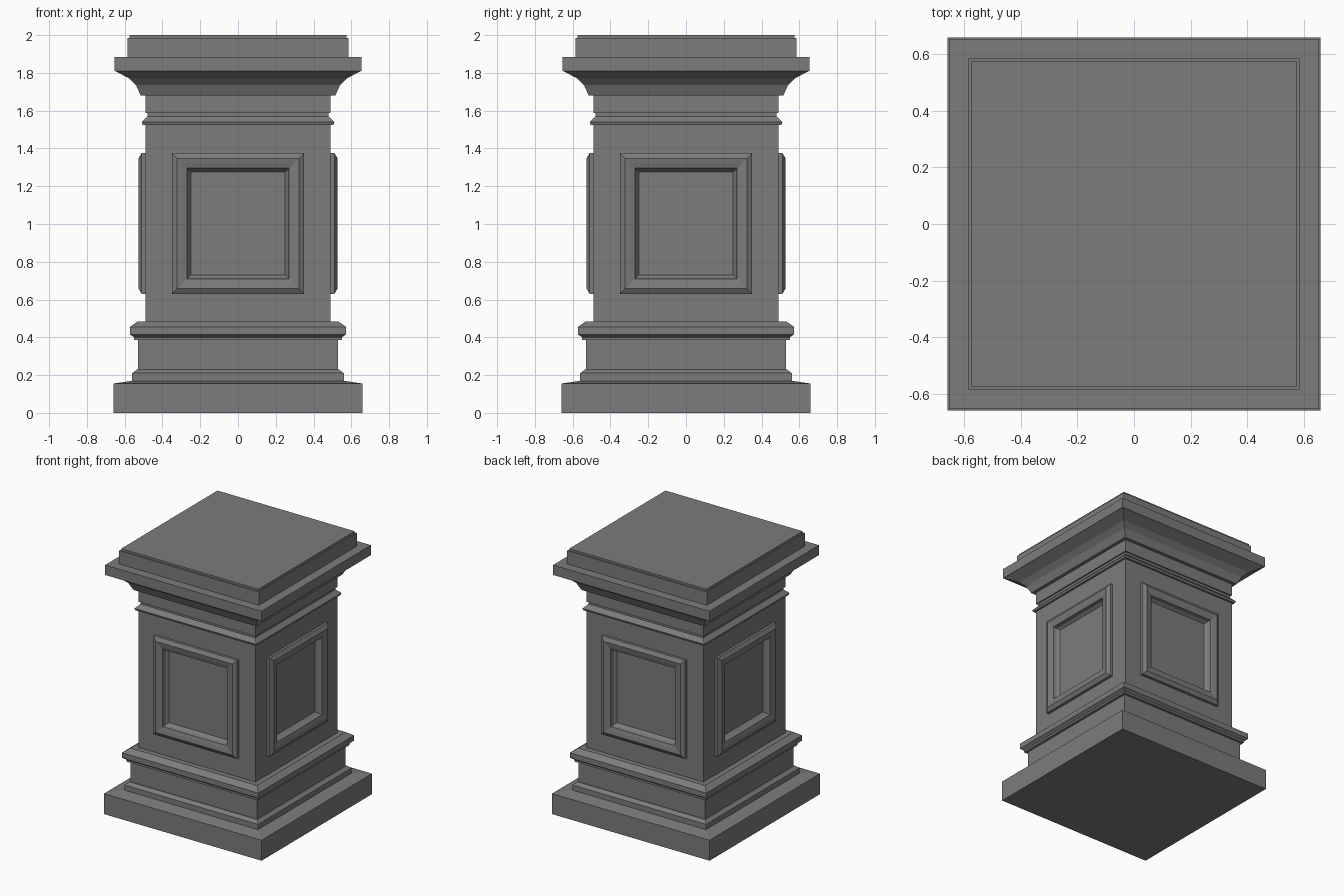
import bpy, bmesh
from math import pi
from mathutils import Matrix, Vector

cube = bpy.data.objects.get("Cube")
if cube:
    bpy.data.objects.remove(cube)

# Single stone colour
stone = bpy.data.materials.new("grey_stone")
stone.use_nodes = True
colour = (0.2, 0.2, 0.2, 1)
stone.diffuse_color = colour
bsdf = stone.node_tree.nodes["Principled BSDF"]
bsdf.inputs["Base Color"].default_value = colour
bsdf.inputs["Roughness"].default_value = 0.8


def square(bm, half, z):
    return [bm.verts.new((x * half, y * half, z))
            for x, y in ((-1, -1), (1, -1), (1, 1), (-1, 1))]


def bridge(bm, a, b):
    for i in range(4):
        j = (i + 1) % 4
        bm.faces.new((a[i], a[j], b[j], b[i]))


def finish(bm, name):
    bmesh.ops.recalc_face_normals(bm, faces=bm.faces)
    mesh = bpy.data.meshes.new(name)
    bm.to_mesh(mesh)
    bm.free()
    mesh.materials.append(stone)
    obj = bpy.data.objects.new(name, mesh)
    bpy.context.collection.objects.link(obj)
    return obj


def square_moulding(name, profile):
    """Sweep a (half width, height) profile round a square plan."""
    bm = bmesh.new()
    rings = [square(bm, h, z) for h, z in profile]
    for a, b in zip(rings, rings[1:]):
        bridge(bm, a, b)
    bm.faces.new(rings[0])
    bm.faces.new(rings[-1])
    return finish(bm, name)


SHAFT, LOW, HIGH = 0.49, 0.485, 1.525

# Plinth and base mouldings
square_moulding("plinth", [(0.66, 0), (0.66, 0.155), (0.56, 0.17)])
square_moulding("base_moulding", [
    (0.56, 0.17), (0.56, 0.21), (0.535, 0.23), (0.53, 0.23), (0.53, 0.385),
    (0.55, 0.385), (0.55, 0.4), (0.572, 0.415), (0.572, 0.455),
    (0.53, 0.485), (SHAFT, LOW)])

# Neck with its thin bead
square_moulding("neck", [
    (SHAFT, HIGH), (0.505, HIGH), (0.51, 1.54), (0.49, 1.56), (0.48, 1.57),
    (0.48, 1.588), (SHAFT, 1.588), (SHAFT, 1.68)])

# Flared cornice and stepped cap
square_moulding("cornice", [
    (0.515, 1.68), (0.54, 1.735), (0.575, 1.77), (0.65, 1.81),
    (0.655, 1.81), (0.655, 1.885), (0.585, 1.885)])
square_moulding("cap", [
    (0.585, 1.885), (0.585, 1.985), (0.575, 1.985), (0.575, 2)])

# Shaft: each side carries a raised frame round a sunken panel
W, H, MID = 0.35, 0.373, 1.003
frame = [(0, SHAFT), (0, 0.51), (0.028, 0.527), (0.055, 0.522),
         (0.08, 0.515), (0.085, 0.49), (0.1, 0.47)]
bm = bmesh.new()
for side in range(4):
    turn = Matrix.Rotation(side * pi / 2, 4, 'Z')

    def rectangle(w, z0, z1, depth):
        corners = ((-w, z0), (w, z0), (w, z1), (-w, z1))
        return [bm.verts.new(turn @ Vector((x, -depth, z)))
                for x, z in corners]

    rings = [rectangle(SHAFT, LOW, HIGH, SHAFT)]
    for inset, depth in frame:
        rings.append(rectangle(W - inset, MID - H + inset,
                               MID + H - inset, depth))
    for a, b in zip(rings, rings[1:]):
        bridge(bm, a, b)
    bm.faces.new(rings[-1])
bmesh.ops.remove_doubles(bm, verts=bm.verts, dist=0.0001)
finish(bm, "panelled_shaft")
